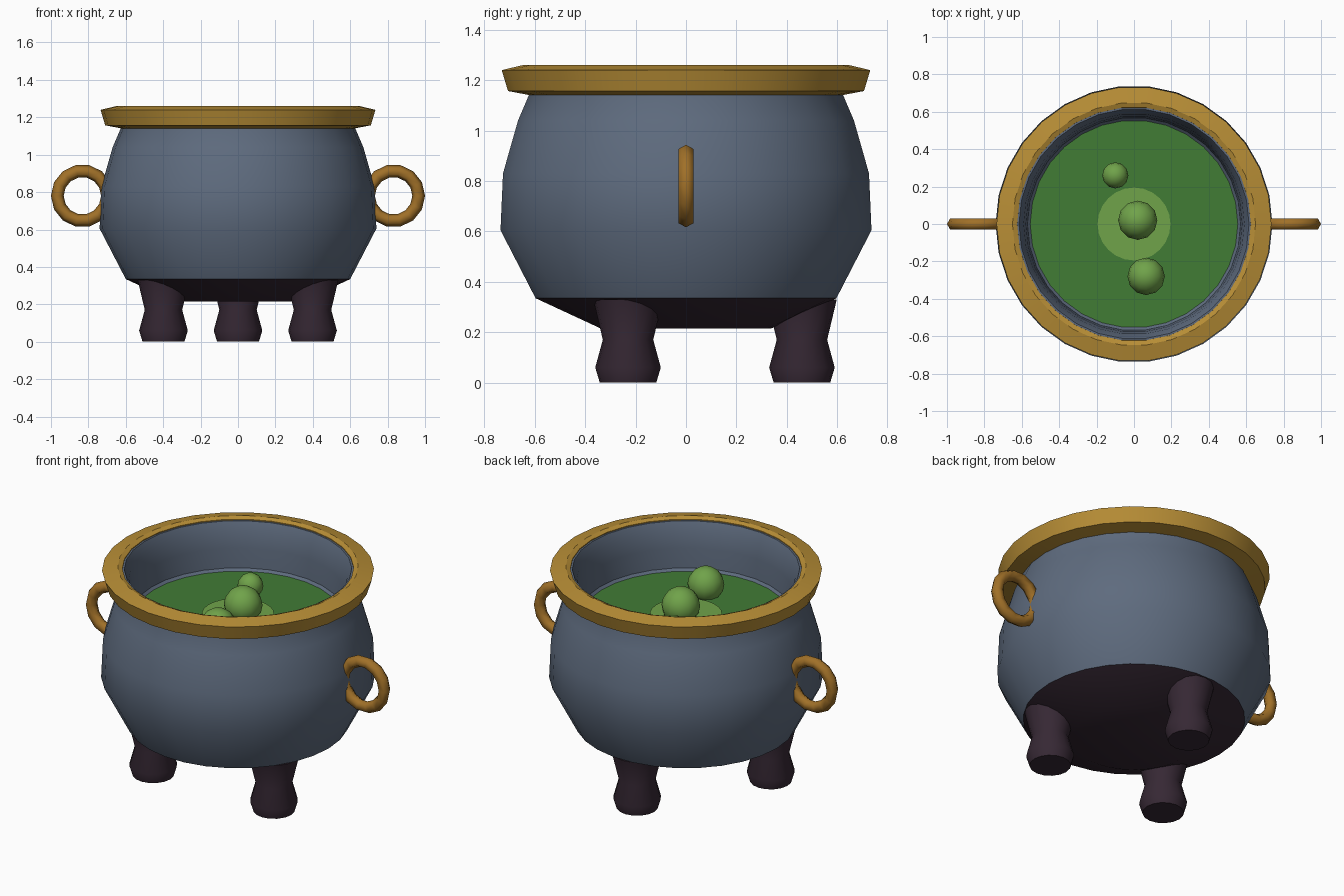
import bpy, bmesh, math

if "Cube" in bpy.data.objects:
    bpy.data.objects.remove(bpy.data.objects["Cube"])


def material(name, rgb):
    m = bpy.data.materials.new(name)
    lin = [(c / 255 / 12.92) if c < 11 else ((c / 255 + 0.055) / 1.055) ** 2.4 for c in rgb]
    m.diffuse_color = (*lin, 1)
    m.use_nodes = True
    m.node_tree.nodes["Principled BSDF"].inputs["Base Color"].default_value = m.diffuse_color
    return m


IRON = material("blue grey iron", (94, 107, 126))
SOOT = material("dark soot", (54, 40, 52))
GOLD = material("rim gold", (184, 142, 54))
BRASS = material("handle brass", (160, 112, 40))
BREW = material("green brew", (65, 124, 53))
FROTH = material("light green froth", (112, 163, 74))


def finish(ob, mats, angle=35):
    for m in mats:
        ob.data.materials.append(m)
    bpy.ops.object.select_all(action='DESELECT')
    ob.select_set(True)
    bpy.context.view_layer.objects.active = ob
    bpy.ops.object.shade_smooth_by_angle(angle=math.radians(angle))
    return ob


def lathe(name, profile, mats, segs=30, loc=(0, 0, 0), closed=False, angle=35):
    """Spin (radius, height) points round the z axis."""
    bm = bmesh.new()
    rings = []
    for r, z in profile:
        if r == 0:
            rings.append([bm.verts.new((0, 0, z))] * segs)
        else:
            rings.append([bm.verts.new((r * math.cos(math.tau * i / segs),
                                        r * math.sin(math.tau * i / segs), z))
                          for i in range(segs)])
    pairs = list(zip(rings, rings[1:]))
    if closed:
        pairs.append((rings[-1], rings[0]))
    for a, b in pairs:
        for i in range(segs):
            j = (i + 1) % segs
            bm.faces.new(dict.fromkeys((a[i], a[j], b[j], b[i])))
    bmesh.ops.recalc_face_normals(bm, faces=bm.faces)
    me = bpy.data.meshes.new(name)
    bm.to_mesh(me)
    bm.free()
    ob = bpy.data.objects.new(name, me)
    bpy.context.collection.objects.link(ob)
    ob.location = loc
    return finish(ob, mats, angle)


# Pot: outer wall, lip, inner wall and inner floor
pot = lathe("pot_body", [(0, .215), (.34, .215), (.60, .335), (.74, .605), (.73, .83),
                         (.67, 1.04), (.625, 1.145), (.63, 1.245), (.615, 1.245),
                         (.59, 1.19), (.578, 1.10), (.57, .985), (.55, .962),
                         (.5, .93), (0, .93)], [IRON, SOOT])
# Sooty underside
for f in pot.data.polygons:
    if f.center.z < .33:
        f.material_index = 1

# Flared rim
lathe("rim", [(.62, 1.14), (.71, 1.157), (.735, 1.24), (.65, 1.26), (.625, 1.25)],
      [GOLD], closed=True)

# Brew surface and froth patch
lathe("brew", [(0, .95), (.555, .95), (.555, .972), (0, .972)], [BREW])
lathe("froth_patch", [(0, .972), (.195, .972), (.195, .98), (0, .98)], [FROTH], segs=24)

# Bubbles
for i, (x, y, z, r) in enumerate([(.02, .02, 1.03, .105), (-.10, .26, 1.02, .07),
                                  (.065, -.28, 1.03, .10)]):
    bpy.ops.mesh.primitive_uv_sphere_add(segments=12, ring_count=8, radius=r, location=(x, y, z))
    ob = bpy.context.object
    ob.name = f"bubble_{i + 1}"
    finish(ob, [FROTH], 60)

# Three legs
for i in range(3):
    a = math.radians(90 + 120 * i)
    lathe(f"leg_{i + 1}", [(0, 0), (.112, 0), (.13, .06), (.10, .17), (.138, .33), (0, .33)],
          [SOOT], segs=16, loc=(.46 * math.cos(a), .46 * math.sin(a), 0), angle=45)

# Ring handles
for side, sx in (("left", -1), ("right", 1)):
    bpy.ops.mesh.primitive_torus_add(major_segments=14, minor_segments=6, major_radius=.134,
                                     minor_radius=.034, location=(sx * .832, 0, .78),
                                     rotation=(math.pi / 2, 0, 0))
    ob = bpy.context.object
    ob.name = f"handle_{side}"
    finish(ob, [BRASS], 65)
